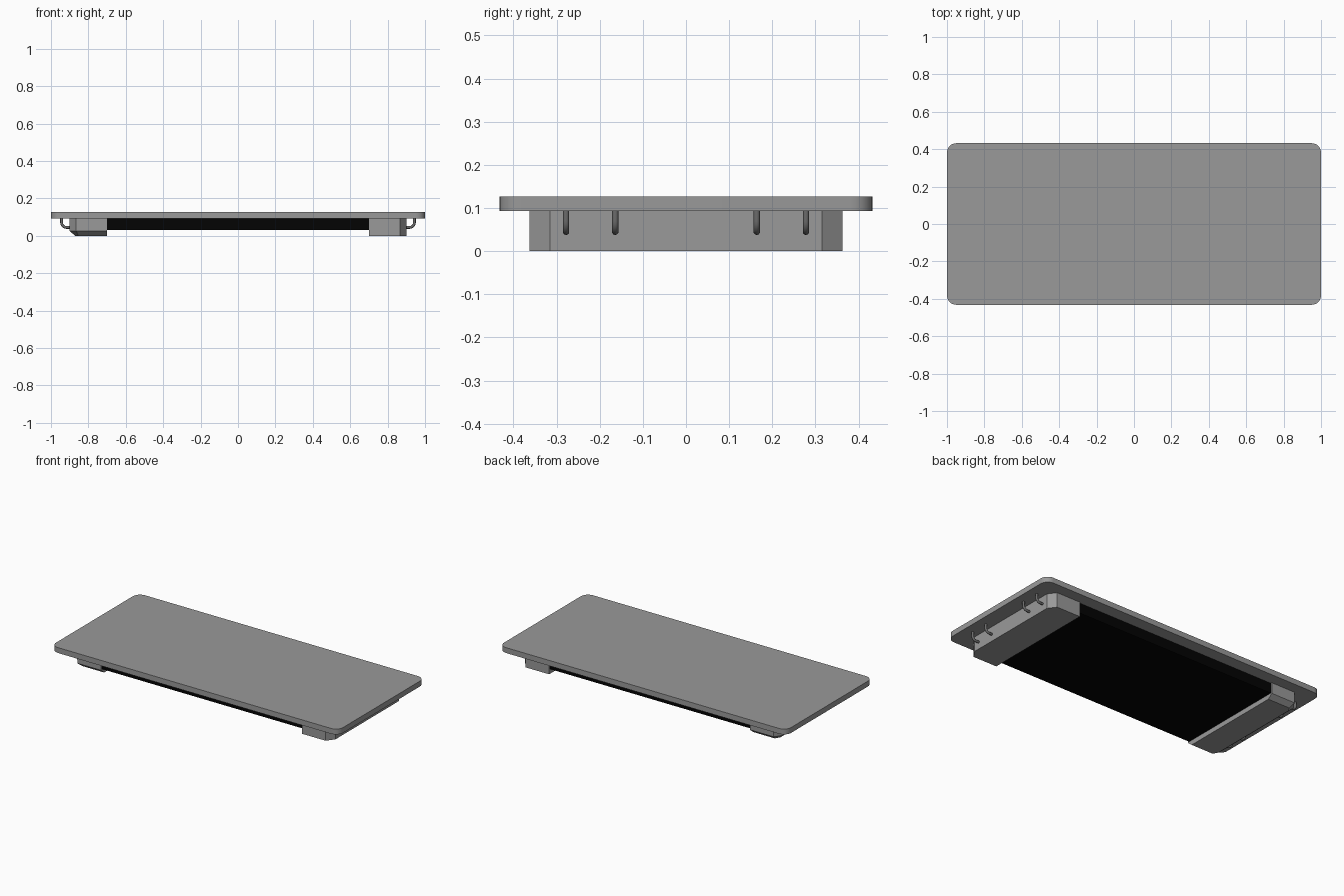
import bpy, bmesh, math

if "Cube" in bpy.data.objects:
    bpy.data.objects.remove(bpy.data.objects["Cube"])


def material(name, value):
    mat = bpy.data.materials.new(name)
    mat.diffuse_color = (value, value, value, 1)
    mat.use_nodes = True
    mat.node_tree.nodes["Principled BSDF"].inputs["Base Color"].default_value = mat.diffuse_color
    return mat


grey = material("dark_grey", 0.32)
wire = material("wire_grey", 0.15)
black = material("black", 0.001)


def loft(name, rings, mat):
    """Skin a list of equal-length point rings and cap both ends."""
    bm = bmesh.new()
    loops = [[bm.verts.new(p) for p in ring] for ring in rings]
    count = len(loops[0])
    for p, q in zip(loops, loops[1:]):
        for k in range(count):
            n = (k + 1) % count
            bm.faces.new((p[k], p[n], q[n], q[k]))
    bm.faces.new(loops[0])
    bm.faces.new(loops[-1])
    bmesh.ops.recalc_face_normals(bm, faces=bm.faces)
    mesh = bpy.data.meshes.new(name)
    bm.to_mesh(mesh)
    bm.free()
    obj = bpy.data.objects.new(name, mesh)
    bpy.context.collection.objects.link(obj)
    mesh.materials.append(mat)
    return obj


def level(outline, z, side=1):
    return [(side * x, y, z) for x, y in outline]


def smooth(obj, angle=30):
    bpy.ops.object.select_all(action='DESELECT')
    obj.select_set(True)
    bpy.context.view_layer.objects.active = obj
    bpy.ops.object.shade_smooth_by_angle(angle=math.radians(angle))


# Top board with rounded corners
R = 0.05
outline = []
for cx, cy, start in ((1, 1, 0), (-1, 1, 90), (-1, -1, 180), (1, -1, 270)):
    for i in range(9):
        a = math.radians(start + i * 90 / 8)
        outline.append((cx * (1 - R) + R * math.cos(a), cy * (0.432 - R) + R * math.sin(a)))
smooth(loft("top_board", [level(outline, 0.093), level(outline, 0.127)], grey))


# End blocks with clipped outer corners
def block_outline(inset):
    half = [(0.70, 0.363 - inset), (0.865 - inset * 0.4, 0.363 - inset),
            (0.90 - inset, 0.315 - inset * 0.4)]
    return [(x, -y) for x, y in half] + half[::-1]


full = block_outline(0)
loft("right_end_block", [level(full, 0), level(full, 0.093)], grey)
# The left block has a sloped lower rim
loft("left_end_block", [level(block_outline(0.03), 0, -1), level(full, 0.025, -1),
                        level(full, 0.093, -1)], grey)

# Black panel hung between the blocks
rect = [(-0.70, -0.355), (0.70, -0.355), (0.70, 0.355), (-0.70, 0.355)]
loft("under_panel", [level(rect, 0.03), level(rect, 0.093)], black)


# Bent wire hooks from the board into the end blocks
def hook(name, side, y, r=0.0075, sides=10):
    path = [(0.943, 0.096, 0)]
    for i in range(7):
        a = math.radians(i * 15)
        path.append((0.918 + 0.025 * math.cos(a), 0.07 - 0.025 * math.sin(a), a))
    path.append((0.895, 0.045, math.pi / 2))
    rings = []
    for x, z, a in path:
        ring = []
        for k in range(sides):
            t = 2 * math.pi * k / sides
            out = r * math.cos(t)
            ring.append((side * (x + out * math.cos(a)), y + r * math.sin(t),
                         z - out * math.sin(a)))
        rings.append(ring)
    smooth(loft(name, rings, wire), 50)


for side, label in ((-1, "left"), (1, "right")):
    for i, y in enumerate((-0.278, -0.164, 0.164, 0.278)):
        hook(f"{label}_hook_{i + 1}", side, y)
